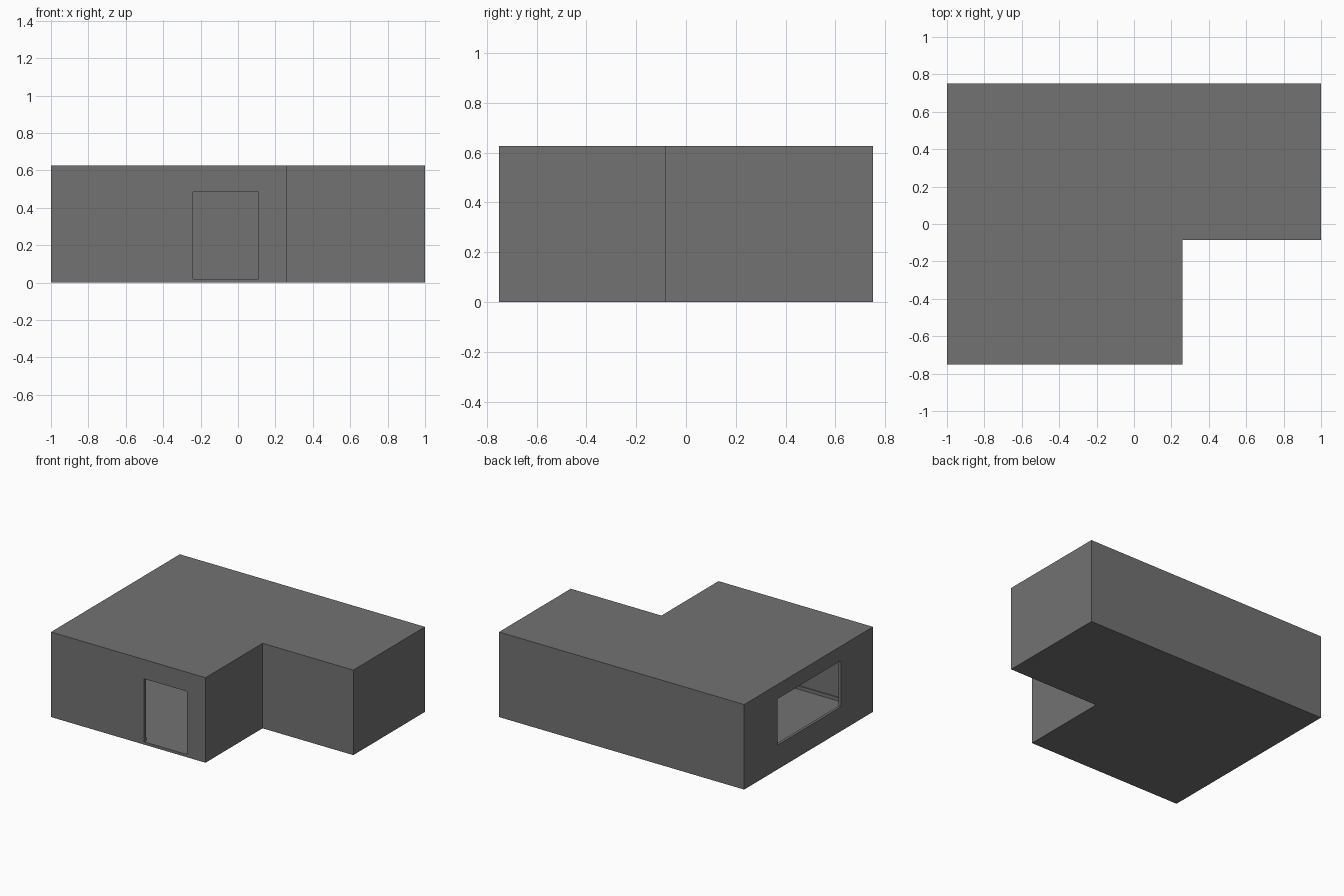
import bpy, bmesh

if "Cube" in bpy.data.objects:
    bpy.data.objects.remove(bpy.data.objects["Cube"])

WALL, FLOOR, TOP = 0.02, 0.02, 0.627

grey = bpy.data.materials.new("wall grey")
grey.diffuse_color = (0.17, 0.17, 0.17, 1)
grey.use_nodes = True
grey.node_tree.nodes["Principled BSDF"].inputs["Base Color"].default_value = grey.diffuse_color


def l_plan(d):
    """L-shaped footprint, moved inwards by d."""
    return [(-1 + d, -0.75 + d), (0.26 - d, -0.75 + d), (0.26 - d, -0.085 + d),
            (1 - d, -0.085 + d), (1 - d, 0.75 - d), (-1 + d, 0.75 - d)]


def prism(name, plan, z0, z1):
    bm = bmesh.new()
    face = bm.faces.new([bm.verts.new((x, y, z0)) for x, y in plan])
    ext = bmesh.ops.extrude_face_region(bm, geom=[face], use_keep_orig=True)
    for v in ext["geom"]:
        if isinstance(v, bmesh.types.BMVert):
            v.co.z = z1
    bmesh.ops.recalc_face_normals(bm, faces=bm.faces)
    mesh = bpy.data.meshes.new(name)
    bm.to_mesh(mesh)
    bm.free()
    mesh.materials.append(grey)
    ob = bpy.data.objects.new(name, mesh)
    bpy.context.collection.objects.link(ob)
    return ob


def box(name, x0, x1, y0, y1, z0, z1):
    return prism(name, [(x0, y0), (x1, y0), (x1, y1), (x0, y1)], z0, z1)


def cut(ob, cutter):
    """Subtract the cutter, then throw it away."""
    cutter.hide_render = True
    mod = ob.modifiers.new("cut", 'BOOLEAN')
    mod.operation, mod.solver, mod.object = 'DIFFERENCE', 'EXACT', cutter
    bpy.context.view_layer.objects.active = ob
    bpy.ops.object.modifier_apply(modifier=mod.name)
    bpy.data.objects.remove(cutter)


# Hollow building: floor, walls and roof in one shell
shell = prism("building_shell", l_plan(0), 0, TOP)
cut(shell, prism("room_cutter", l_plan(WALL), FLOOR, TOP - 0.02))
# Doorway in the front, wide window in the left side
cut(shell, box("door_cutter", -0.24, 0.11, -0.85, -0.65, FLOOR, 0.485))
cut(shell, box("window_cutter", -1.1, -0.9, -0.375, 0.365, 0.18, 0.52))

# Low skirting board round the inside of the room, open at the door
skirting = prism("skirting_board", l_plan(WALL), FLOOR, 0.045)
cut(skirting, prism("skirting_cutter", l_plan(WALL + 0.008), -0.1, 0.2))
cut(skirting, box("door_gap_cutter", -0.24, 0.11, -0.85, -0.65, -0.1, 0.2))
